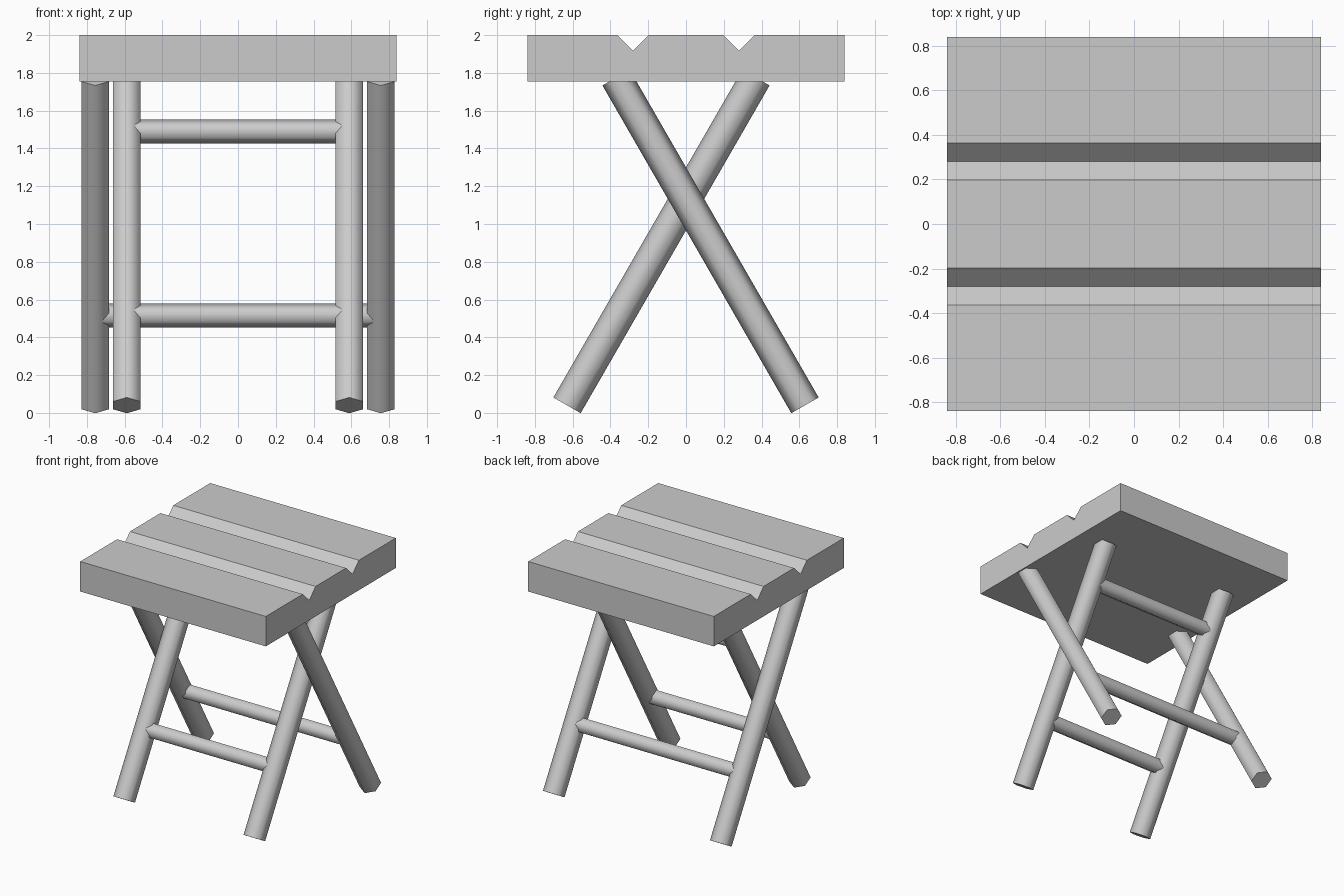
import bpy
import bmesh
from math import radians
from mathutils import Vector, Matrix

cube = bpy.data.objects.get("Cube")
if cube:
    bpy.data.objects.remove(cube, do_unlink=True)

GREY = (0.6, 0.6, 0.6, 1)
grey = bpy.data.materials.new("plain_grey")
grey.use_nodes = True
grey.diffuse_color = GREY
grey.node_tree.nodes["Principled BSDF"].inputs["Base Color"].default_value = GREY


def make_object(name, bm, smooth=False):
    bmesh.ops.recalc_face_normals(bm, faces=bm.faces)
    mesh = bpy.data.meshes.new(name)
    bm.to_mesh(mesh)
    bm.free()
    mesh.materials.append(grey)
    obj = bpy.data.objects.new(name, mesh)
    bpy.context.collection.objects.link(obj)
    if smooth:
        bpy.ops.object.select_all(action="DESELECT")
        obj.select_set(True)
        bpy.context.view_layer.objects.active = obj
        bpy.ops.object.shade_smooth_by_angle(angle=radians(65))
    return obj


def hex_rod(name, start, end, radius, spin):
    """Six-sided rod between two points, spun about its own axis."""
    start, end = Vector(start), Vector(end)
    axis = end - start
    turn = Vector((0, 0, 1)).rotation_difference(axis).to_matrix().to_4x4()
    place = Matrix.Translation((start + end) / 2) @ turn @ Matrix.Rotation(spin, 4, "Z")
    bm = bmesh.new()
    bmesh.ops.create_cone(bm, cap_ends=True, segments=6, radius1=radius,
                          radius2=radius, depth=axis.length, matrix=place)
    # Put a corner of the six-sided section where it is wanted
    return make_object(name, bm, smooth=True)


# Seat: slab with two V grooves running left to right
HALF, BOTTOM, TOP = 0.84, 1.755, 2.0
GROOVE_Y, GROOVE_HALF, GROOVE_Z = 0.28, 0.083, 1.917
profile = [(-HALF, BOTTOM), (-HALF, TOP)]
for y in (-GROOVE_Y, GROOVE_Y):
    profile += [(y - GROOVE_HALF, TOP), (y, GROOVE_Z), (y + GROOVE_HALF, TOP)]
profile += [(HALF, TOP), (HALF, BOTTOM)]
bm = bmesh.new()
face = bm.faces.new([bm.verts.new((-HALF, y, z)) for y, z in profile])
extruded = bmesh.ops.extrude_face_region(bm, geom=[face])["geom"]
bmesh.ops.translate(bm, vec=(2 * HALF, 0, 0),
                    verts=[v for v in extruded if isinstance(v, bmesh.types.BMVert)])
make_object("seat", bm)

# Crossed legs: the inner pair stands at the front, the outer pair at the back
FOOT_Y, FOOT_Z, HEAD_Y, HEAD_Z = 0.63, 0.04, 0.37, 1.775
INNER_X, OUTER_X = 0.589, 0.756
for pair, x, lean in (("inner", INNER_X, 1), ("outer", OUTER_X, -1)):
    for side, sign in (("left", 1), ("right", -1)):
        hex_rod(f"{pair}_leg_{side}", (sign * x, -lean * FOOT_Y, FOOT_Z),
                (sign * x, lean * HEAD_Y, HEAD_Z), 0.0835, radians(0))

# Cross rails joining each pair
for name, x, y, z in (("inner_lower_rail", INNER_X, -0.356, 0.515),
                      ("inner_upper_rail", INNER_X, 0.207, 1.49),
                      ("outer_lower_rail", OUTER_X, 0.356, 0.515)):
    hex_rod(name, (-x, y, z), (x, y, z), 0.0635, radians(90))
